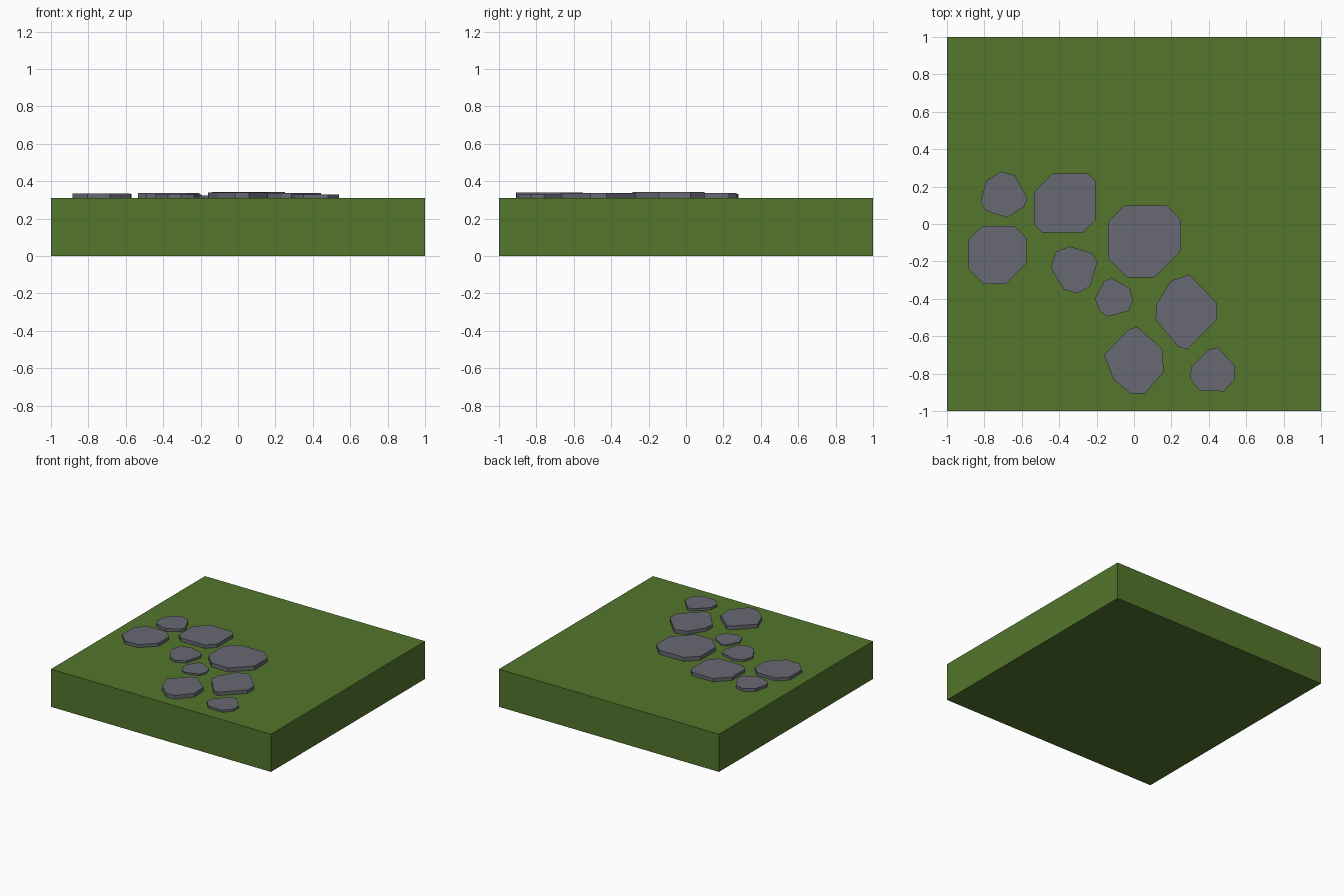
import bpy, bmesh

if "Cube" in bpy.data.objects:
    bpy.data.objects.remove(bpy.data.objects["Cube"])


def material(name, rgb):
    m = bpy.data.materials.new(name)
    m.diffuse_color = (*rgb, 1)
    m.use_nodes = True
    m.node_tree.nodes["Principled BSDF"].inputs["Base Color"].default_value = m.diffuse_color
    return m


GRASS = material("grass green", (0.087, 0.181, 0.026))
STONE = material("slate grey", (0.136, 0.138, 0.168))
GROUND = 0.31


def prism(name, outline, z0, z1, mat):
    """Extrude a flat outline upward into a closed block."""
    bm = bmesh.new()
    base = bm.faces.new([bm.verts.new((x, y, z0)) for x, y in outline])
    top = bmesh.ops.extrude_face_region(bm, geom=[base], use_keep_orig=True)["geom"]
    for v in top:
        if isinstance(v, bmesh.types.BMVert):
            v.co.z = z1
    bmesh.ops.recalc_face_normals(bm, faces=bm.faces)
    me = bpy.data.meshes.new(name)
    bm.to_mesh(me)
    bm.free()
    me.materials.append(mat)
    ob = bpy.data.objects.new(name, me)
    bpy.context.collection.objects.link(ob)
    return ob


def stone(name, height, outline):
    return prism(name, outline, GROUND - 0.005, height, STONE)


def cut_square(x0, x1, y0, y1, tl, tr, br, bl):
    """Rectangle outline with four clipped corners."""
    return [(x0, y1 - tl), (x0 + tl, y1), (x1 - tr, y1), (x1, y1 - tr),
            (x1, y0 + br), (x1 - br, y0), (x0 + bl, y0), (x0, y0 + bl)]


# Grass slab
prism("grass_block", [(-1, -1), (1, -1), (1, 1), (-1, 1)], 0, GROUND, GRASS)

# Large octagonal stones
stone("large_stone_left", 0.335, cut_square(-.885, -.575, -.32, -.01, .075, .065, .11, .08))
stone("large_stone_back", 0.338, cut_square(-.535, -.205, -.045, .27, .10, .04, .065, .045))
stone("large_stone_middle", 0.343, cut_square(-.14, .25, -.285, .10, .09, .075, .14, .10))

# Irregular large stones
stone("large_stone_right", 0.338, [(.195, -.305), (.295, -.27), (.445, -.425), (.445, -.51),
                                   (.285, -.67), (.235, -.655), (.115, -.51), (.12, -.43)])
stone("large_stone_front", 0.341, [(-.03, -.565), (.015, -.55), (.15, -.665), (.16, -.79),
                                   (.06, -.905), (-.015, -.91), (-.11, -.83), (-.16, -.70)])

# Small stones
stone("small_stone_left", 0.333, [(-.79, .23), (-.71, .28), (-.635, .26), (-.57, .135),
                                  (-.59, .09), (-.68, .035), (-.79, .07), (-.82, .12)])
stone("small_stone_middle", 0.328, [(-.42, -.15), (-.345, -.12), (-.225, -.155), (-.195, -.20),
                                    (-.235, -.335), (-.305, -.37), (-.375, -.35), (-.445, -.235)])
stone("small_stone_centre", 0.323, [(-.16, -.305), (-.12, -.29), (-.02, -.345), (-.005, -.41),
                                    (-.03, -.465), (-.14, -.495), (-.18, -.47), (-.21, -.40)])
stone("small_stone_front", 0.328, [(.40, -.67), (.45, -.66), (.54, -.76), (.54, -.83),
                                   (.48, -.895), (.35, -.89), (.30, -.83), (.305, -.765)])
